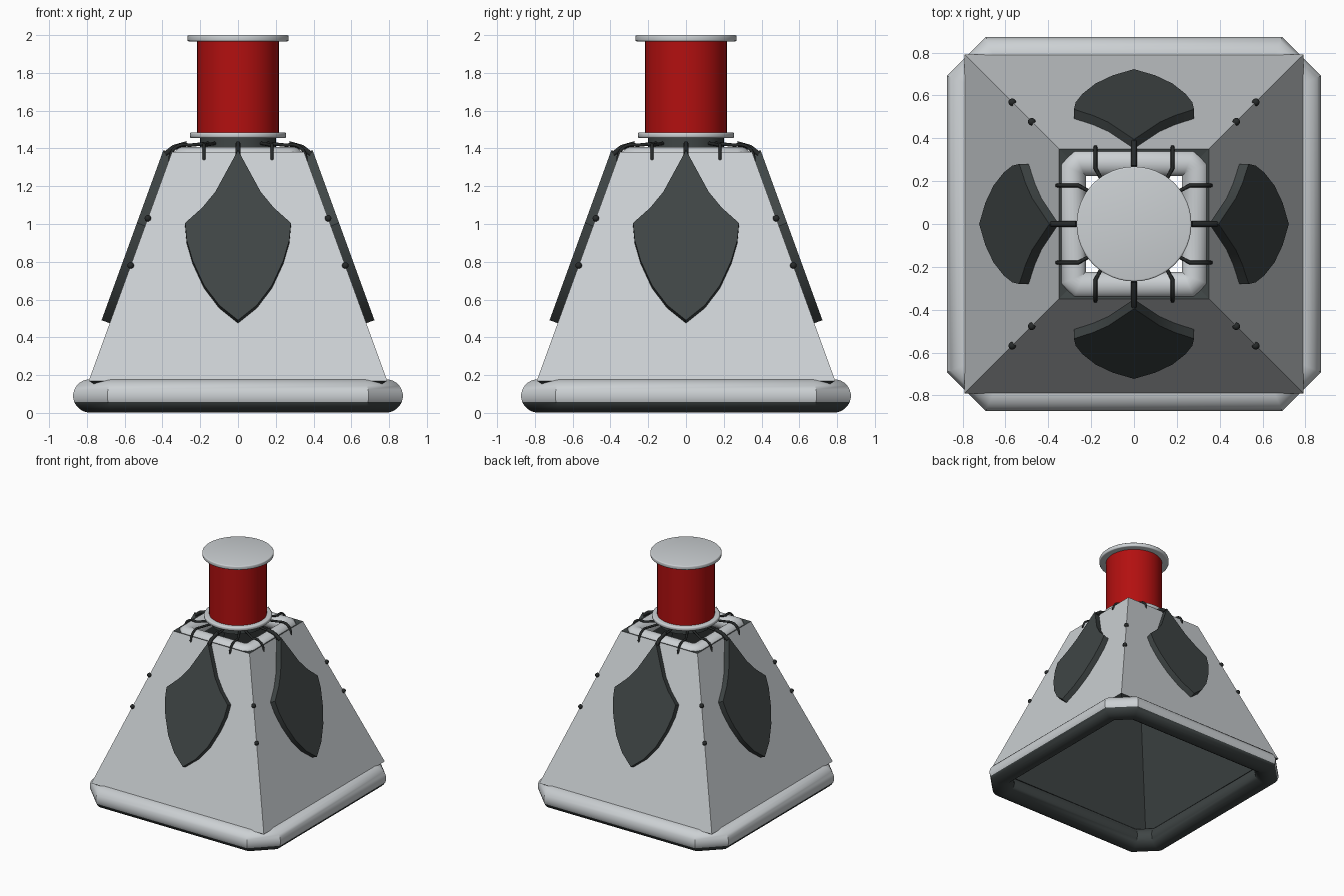
import bpy, bmesh, math
from mathutils import Vector, Matrix

if "Cube" in bpy.data.objects:
    bpy.data.objects.remove(bpy.data.objects["Cube"])


def material(name, rgb):
    m = bpy.data.materials.new(name)
    m.diffuse_color = (*rgb, 1)
    m.use_nodes = True
    m.node_tree.nodes["Principled BSDF"].inputs["Base Color"].default_value = m.diffuse_color
    return m


GREY = material("light grey", (0.60, 0.63, 0.65))
DARK = material("dark slate", (0.05, 0.06, 0.06))
RED = material("red", (0.45, 0.005, 0.005))
BLACK = material("black cord", (0.02, 0.023, 0.023))


def finish(name, bm, mats, rule=None, smooth=None):
    bmesh.ops.recalc_face_normals(bm, faces=bm.faces)
    bm.normal_update()
    if rule:
        for f in bm.faces:
            f.material_index = rule(f)
    me = bpy.data.meshes.new(name)
    bm.to_mesh(me)
    bm.free()
    for m in mats:
        me.materials.append(m)
    ob = bpy.data.objects.new(name, me)
    bpy.context.collection.objects.link(ob)
    if smooth:
        bpy.ops.object.select_all(action='DESELECT')
        ob.select_set(True)
        bpy.context.view_layer.objects.active = ob
        bpy.ops.object.shade_smooth_by_angle(angle=math.radians(smooth))
    return ob


def square_ring(half, z, cut=0):
    # square outline, optionally with chamfered corners
    pts = []
    for k in range(4):
        rot = Matrix.Rotation(k * math.pi / 2, 3, 'Z')
        corner = [(half, half)] if cut == 0 else [(half, half - cut), (half - cut, half)]
        pts += [rot @ Vector((x, y, z)) for x, y in corner]
    return pts


def loft(name, rings, mats, rule=None, smooth=None):
    # closed loop of rings
    bm = bmesh.new()
    vs = [[bm.verts.new(p) for p in r] for r in rings]
    n = len(vs[0])
    for a, b in zip(vs, vs[1:] + vs[:1]):
        for i in range(n):
            j = (i + 1) % n
            bm.faces.new((a[i], a[j], b[j], b[i]))
    return finish(name, bm, mats, rule, smooth)


def square_tube(name, half, z, r, cut, mats, rule=None):
    rings = []
    for i in range(24):
        a = math.tau * (i + 0.5) / 24
        d = r * math.cos(a)
        rings.append(square_ring(half + d, z + r * math.sin(a), cut + 0.586 * d))
    return loft(name, rings, mats, rule, 35)


def disc(name, r, z0, z1, mat, bevel=0):
    bm = bmesh.new()
    bmesh.ops.create_cone(bm, cap_ends=True, segments=48, radius1=r, radius2=r, depth=z1 - z0,
                          matrix=Matrix.Translation((0, 0, (z0 + z1) / 2)))
    if bevel:
        rim = [e for e in bm.edges if abs(e.verts[0].co.z - e.verts[1].co.z) < 1e-5]
        bmesh.ops.bevel(bm, geom=rim, offset=bevel, segments=3, affect='EDGES', profile=0.5)
    return finish(name, bm, [mat], smooth=40)


def cord(name, pts, r, turn):
    cu = bpy.data.curves.new(name, 'CURVE')
    cu.dimensions = '3D'
    cu.bevel_depth = r
    cu.bevel_resolution = 2
    cu.use_fill_caps = True
    sp = cu.splines.new('POLY')
    sp.points.add(len(pts) - 1)
    rot = Matrix.Rotation(turn, 3, 'Z')
    for p, co in zip(sp.points, pts):
        p.co = (*(rot @ Vector(co)), 1)
    cu.materials.append(BLACK)
    bpy.context.collection.objects.link(bpy.data.objects.new(name, cu))


def half_at(z):
    return 0.79 - (z - 0.17) * 0.44 / 1.21


# hollow pyramid body: grey outside, dark inside
loft("pyramid_body",
     [square_ring(0.79, 0.17), square_ring(0.35, 1.38), square_ring(0.30, 1.37), square_ring(0.74, 0.14)],
     [GREY, DARK],
     lambda f: int(f.normal.dot(Vector((f.calc_center_median().x, f.calc_center_median().y, 0))) < 0
                   or f.normal.z < -0.5))

# base float with dark underside, and top rim
square_tube("base_tube", 0.785, 0.09, 0.088, 0.13, [GREY, DARK],
            lambda f: int(f.calc_center_median().z < 0.06
                          or max(abs(f.calc_center_median().x), abs(f.calc_center_median().y)) < 0.74
                          and f.calc_center_median().length < 1.0))
square_tube("top_rim", 0.285, 1.347, 0.062, 0.03, [GREY])

# lantern
disc("lantern_mount", 0.2, 1.405, 1.46, DARK)
disc("lantern_lower_cap", 0.255, 1.455, 1.485, GREY, 0.01)
disc("lantern_drum", 0.216, 1.48, 1.975, RED)
disc("lantern_upper_cap", 0.268, 1.967, 2.0, GREY, 0.008)

# leaf-shaped plates on the four sloping faces
right = [(0.06, 1.265), (0.12, 1.155), (0.19, 1.07), (0.28, 0.99), (0.272, 0.90),
         (0.24, 0.79), (0.18, 0.66), (0.10, 0.555)]
outline = [(0, 1.375)] + right + [(0, 0.475)] + [(-x, z) for x, z in reversed(right)]
normal = Vector((0, -1, 0.3636)).normalized()
SIDES = ["front", "right", "back", "left"]
for k, side in enumerate(SIDES):
    turn = k * math.pi / 2
    bm = bmesh.new()
    base = [Vector((x, -half_at(z), z)) for x, z in outline]
    lo = [bm.verts.new(p - normal * 0.01) for p in base]
    hi = [bm.verts.new(p + normal * 0.046) for p in base]
    bm.faces.new(lo)
    bm.faces.new(hi)
    for i in range(len(lo)):
        j = (i + 1) % len(lo)
        bm.faces.new((lo[i], lo[j], hi[j], hi[i]))
    bm.transform(Matrix.Rotation(turn, 4, 'Z'))
    finish(side + "_leaf_plate", bm, [DARK], smooth=30)

    # lashings over the top rim, tied under the lantern
    for i, x in enumerate((-0.18, 0, 0.18)):
        arc = [(x, -0.285 - 0.074 * math.cos(a), 1.347 + 0.074 * math.sin(a))
               for a in [math.radians(d) for d in range(-10, 111, 15)]]
        cord(f"{side}_lashing_{i}", arc + [(x * 0.6, -0.13, 1.43)], 0.009, turn)
    # strap from plate tip to the rim
    cord(side + "_plate_strap", [(0, -0.385, 1.37), (0, -0.34, 1.405), (0, -0.27, 1.425)], 0.014, turn)

    # knots along the corner seams
    for i, z in enumerate((1.03, 0.78)):
        bm = bmesh.new()
        h = half_at(z)
        bmesh.ops.create_icosphere(bm, subdivisions=2, radius=0.018, matrix=Matrix.Translation((h, -h, z)))
        bm.transform(Matrix.Rotation(turn, 4, 'Z'))
        finish(f"{side}_corner_knot_{i}", bm, [BLACK], smooth=60)
